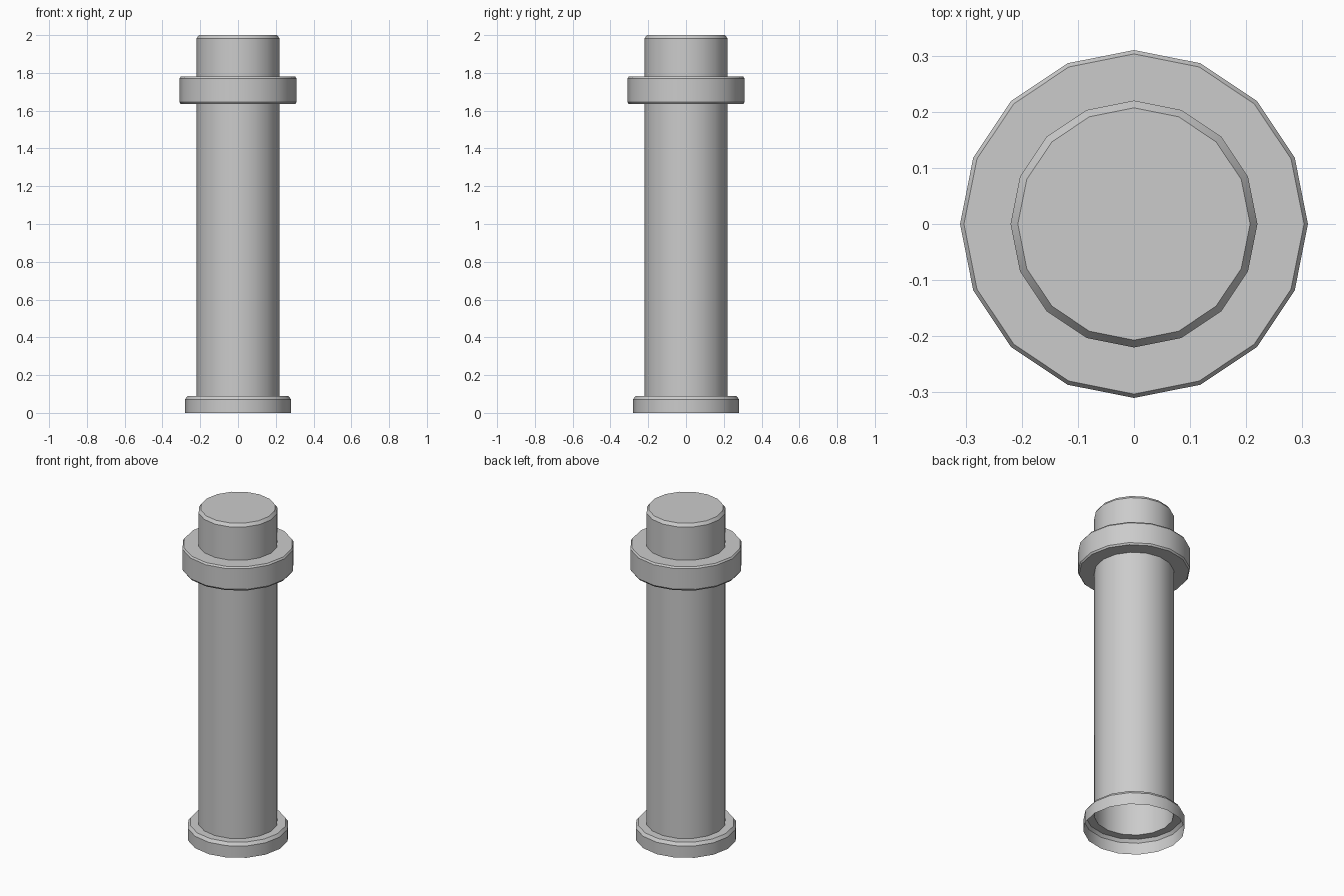
import bpy, bmesh, math

cube = bpy.data.objects.get("Cube")
if cube:
    bpy.data.objects.remove(cube, do_unlink=True)

SIDES = 16

grey = bpy.data.materials.new("plain grey")
grey.use_nodes = True
colour = (0.6, 0.6, 0.6, 1)
grey.diffuse_color = colour
grey.node_tree.nodes["Principled BSDF"].inputs["Base Color"].default_value = colour


def lathe(name, profile, cap=False):
    """Turn a (radius, height) profile, listed bottom to top, about z."""
    bm = bmesh.new()
    rings = []
    for r, z in profile:
        angles = [2 * math.pi * i / SIDES for i in range(SIDES)]
        rings.append([bm.verts.new((r * math.cos(a), r * math.sin(a), z)) for a in angles])
    for low, high in zip(rings, rings[1:]):
        for i in range(SIDES):
            j = (i + 1) % SIDES
            bm.faces.new((low[i], low[j], high[j], high[i]))
    if cap:
        bm.faces.new(rings[-1])
    mesh = bpy.data.meshes.new(name)
    bm.to_mesh(mesh)
    bm.free()
    mesh.materials.append(grey)
    obj = bpy.data.objects.new(name, mesh)
    bpy.context.collection.objects.link(obj)
    bpy.ops.object.select_all(action="DESELECT")
    obj.select_set(True)
    bpy.context.view_layer.objects.active = obj
    bpy.ops.object.shade_smooth_by_angle(angle=math.radians(30))


R = 0.22

# Hollow foot flange, open underneath
lathe("foot_flange", [(0.28, 0), (0.28, 0.072), (0.267, 0.09), (R, 0.09)])

# Hollow shaft below the collar
lathe("shaft", [(R, 0.09), (R, 1.635)])

# Collar ring with softened rims
lathe("collar", [(R, 1.635), (0.303, 1.635), (0.31, 1.645),
                 (0.31, 1.77), (0.303, 1.78), (R, 1.78)])

# Capped head above the collar
lathe("head", [(R, 1.78), (R, 1.982), (0.207, 2)], cap=True)
